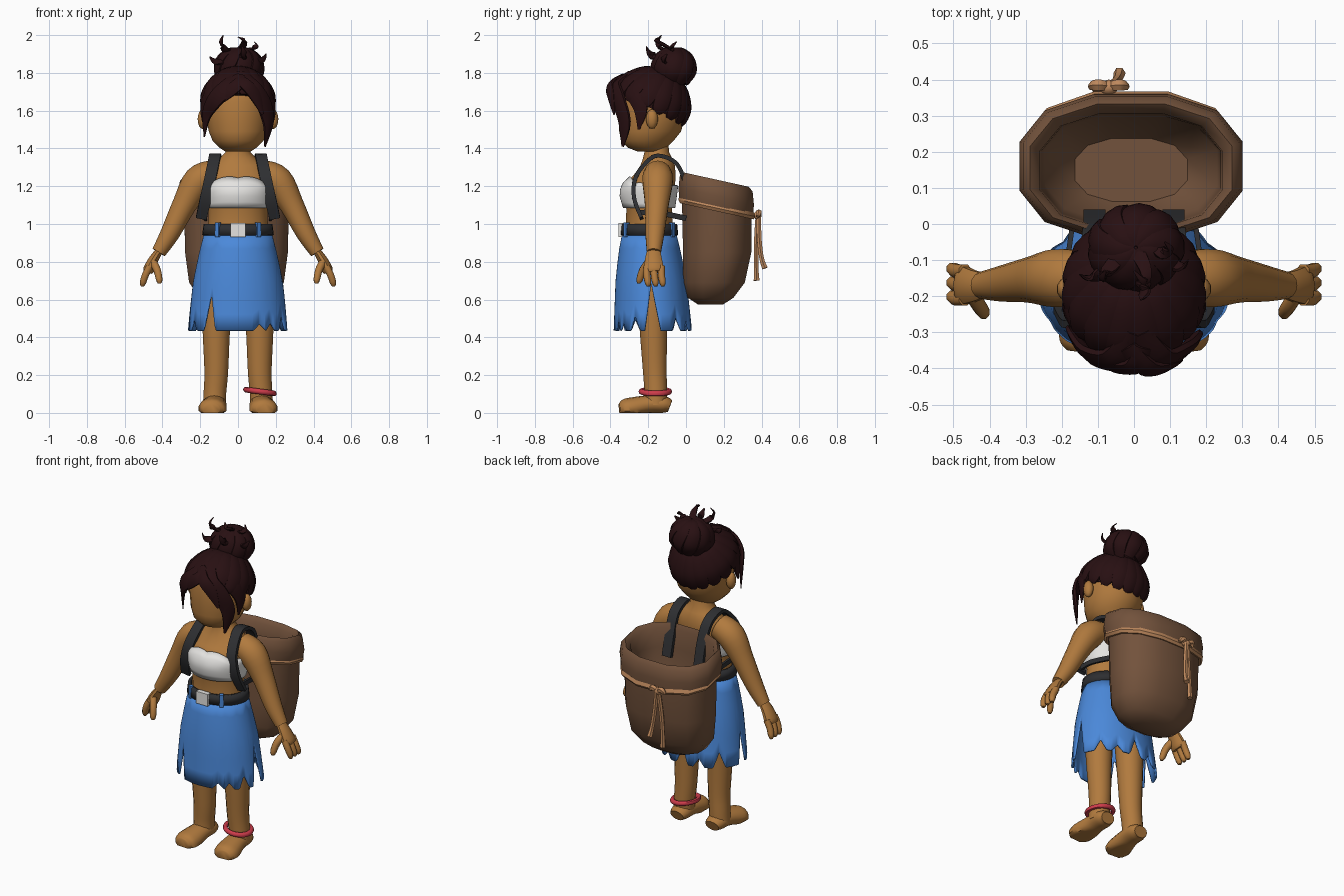
import bpy, bmesh, math
from mathutils import Vector as V

if "Cube" in bpy.data.objects:
    bpy.data.objects.remove(bpy.data.objects["Cube"])

def material(name, rgb):
    m = bpy.data.materials.new(name)
    m.diffuse_color = (*rgb, 1)
    m.use_nodes = True
    m.node_tree.nodes["Principled BSDF"].inputs["Base Color"].default_value = m.diffuse_color
    return m

SKIN = material("skin", (.44, .195, .048))
HAIR = material("dark_hair", (.021, .005, .006))
BLUE = material("blue_cloth", (.07, .25, .70))
WHITE = material("white_cloth", (.78, .77, .75))
BROWN = material("basket_brown", (.17, .085, .045))
DARK = material("dark_strap", (.027, .028, .031))
RED = material("red_band", (.62, .045, .07))
TAN = material("tan_rope", (.52, .25, .11))

def finish(name, bm, mat):
    bmesh.ops.recalc_face_normals(bm, faces=bm.faces)
    for f in bm.faces:
        f.smooth = True
    me = bpy.data.meshes.new(name)
    bm.to_mesh(me)
    bm.free()
    me.materials.append(mat)
    ob = bpy.data.objects.new(name, me)
    bpy.context.collection.objects.link(ob)
    return ob

def skin_rings(name, rings, mat, closed=False, caps=True):
    """Join equal rings of points into a surface."""
    bm = bmesh.new()
    vs = [[bm.verts.new(p) for p in r] for r in rings]
    n = len(vs[0])
    for i in range(len(vs) - (0 if closed else 1)):
        a, b = vs[i], vs[(i + 1) % len(vs)]
        for j in range(n):
            k = (j + 1) % n
            bm.faces.new((a[j], a[k], b[k], b[j]))
    if caps and not closed:
        bm.faces.new(vs[0])
        bm.faces.new(vs[-1])
    return finish(name, bm, mat)

def oval(z, rx, cy, ry, n=20, tilt=0, power=1, cx=0):
    out = []
    for j in range(n):
        a = 2 * math.pi * (j + .5) / n
        c, s = math.cos(a), math.sin(a)
        y = cy + ry * math.copysign(abs(s) ** power, s)
        out.append((cx + rx * math.copysign(abs(c) ** power, c), y, z - tilt * (y - .16)))
    return out

def smooth_path(pts, steps=4):
    """Catmull-Rom through tuples of any length."""
    out = []
    for i in range(len(pts) - 1):
        p = [pts[max(i - 1, 0)], pts[i], pts[i + 1], pts[min(i + 2, len(pts) - 1)]]
        for k in range(steps):
            t = k / steps
            out.append([.5 * (2*b + (c-a)*t + (2*a-5*b+4*c-d)*t*t + (3*b-a-3*c+d)*t**3)
                        for a, b, c, d in zip(*p)])
    return out + [list(pts[-1])]

def tube(name, pts, mat, side=(0, 1, 0), centre=None, n=10, flat=1, steps=4):
    """Points are (x, y, z, radius); flat scales the thickness against the width."""
    path = smooth_path(pts, steps)
    rings = []
    for i, q in enumerate(path):
        p, r = V(q[:3]), max(q[3], .002)
        t = (V(path[min(i + 1, len(path) - 1)][:3]) - V(path[max(i - 1, 0)][:3])).normalized()
        s = t.cross(p - V(centre)) if centre else V(side)
        s = (s - t * s.dot(t)).normalized()
        u = t.cross(s)
        rings.append([p + s * r * math.cos(a) + u * r * flat * math.sin(a)
                      for a in (2 * math.pi * (j + .5) / n for j in range(n))])
    return skin_rings(name, rings, mat)

def ball(name, c, r, mat, seg=16, rows=10):
    bm = bmesh.new()
    bmesh.ops.create_uvsphere(bm, u_segments=seg, v_segments=rows, radius=1)
    for v in bm.verts:
        v.co = V(c) + V((v.co.x * r[0], v.co.y * r[1], v.co.z * r[2]))
    return finish(name, bm, mat)

def lookup(secs, z):
    for a, b in zip(secs, secs[1:]):
        if z <= b[0]:
            t = (z - a[0]) / (b[0] - a[0])
            return [u + (v - u) * t for u, v in zip(a, b)]
    return secs[-1]

def wall(name, secs, low, high, mat, grow=0, n=72, rows=5, thick=.01):
    """Cloth shell with its lower and upper edge given by angle in degrees."""
    rings = []
    for i in range(rows + 1):
        ring = []
        for j in range(n):
            d = 360 * j / n
            z = low(d) + (high(d) - low(d)) * i / rows
            _, rx, cy, ry = lookup(secs, z)
            a = math.radians(d)
            ring.append(((rx + grow) * math.cos(a), cy + (ry + grow) * math.sin(a), z))
        rings.append(ring)
    ob = skin_rings(name, rings, mat, caps=False)
    mod = ob.modifiers.new("thickness", "SOLIDIFY")
    mod.thickness, mod.offset = thick, 0

# Torso, neck and head
TORSO = [(.85, .165, -.195, .125), (1.0, .16, -.195, .125), (1.08, .157, -.195, .122),
         (1.15, .165, -.2, .137), (1.2, .17, -.195, .138), (1.26, .168, -.165, .112),
         (1.31, .145, -.15, .092), (1.345, .1, -.15, .08), (1.38, .068, -.155, .066),
         (1.45, .066, -.16, .066)]
skin_rings("torso", [oval(*s) for s in TORSO], SKIN)
HEAD = [(1.385, .07, -.19, .07), (1.405, .1, -.205, .105), (1.44, .135, -.205, .14),
        (1.49, .156, -.19, .165), (1.56, .168, -.18, .175), (1.65, .172, -.18, .176),
        (1.73, .15, -.185, .15), (1.79, .08, -.185, .08)]
skin_rings("head", [oval(*s, n=24) for s in HEAD], SKIN)

# Arms, hands, legs and feet
for sx, label in ((1, "left_"), (-1, "right_")):
    def m(*pts):
        return [(p[0] * sx, *p[1:]) for p in pts]
    ball(label + "ear", (.187 * sx, -.18, 1.555), (.028, .032, .052), SKIN, 10, 8)
    tube(label + "arm", m((.13, -.15, 1.265, .075), (.21, -.15, 1.225, .082), (.285, -.155, 1.1, .064),
         (.36, -.165, .95, .051), (.42, -.17, .85, .038)), SKIN, n=14)
    tube(label + "palm", m((.415, -.17, .86, .036), (.445, -.172, .815, .046), (.47, -.17, .765, .054),
         (.477, -.168, .745, .046)), SKIN, flat=.55)
    for k, y in enumerate((-.207, -.168, -.13)):
        tube(label + "finger_%d" % (k + 1), m((.468, y, .775, .02), (.49, y, .73, .02),
             (.503, y + .006, .69, .018), (.506, y + .008, .67, .009)), SKIN, n=8)
    tube(label + "thumb", m((.45, -.195, .80, .022), (.428, -.228, .755, .021),
         (.417, -.246, .705, .018), (.416, -.25, .685, .009)), SKIN, n=8)
    tube(label + "leg", m((.1, -.18, .85, .09), (.112, -.175, .6, .082), (.115, -.172, .42, .073),
         (.115, -.165, .22, .064), (.122, -.16, .11, .061), (.125, -.16, .04, .062)), SKIN, n=16)
    foot = tube(label + "foot", m((.122, -.085, .035, .045), (.122, -.12, .045, .06), (.125, -.2, .045, .064),
                (.134, -.29, .025, .075), (.14, -.33, .02, .068), (.142, -.352, .018, .045)),
                SKIN, side=(1, 0, 0), n=14, flat=.75)
    for v in foot.data.vertices:
        v.co.z = max(v.co.z, 0)

    # Pack straps: over the shoulder into the basket, and back under the arm
    tube(label + "shoulder_strap", m((.11, .03, 1.08, .043), (.11, -.005, 1.22, .043), (.115, -.05, 1.32, .043),
         (.12, -.13, 1.36, .043), (.125, -.19, 1.345, .043), (.145, -.265, 1.25, .043),
         (.17, -.275, 1.14, .043), (.195, -.235, 1.03, .04)), DARK, side=(1, 0, 0), n=4, flat=.35)
    tube(label + "lower_strap", m((.192, -.25, 1.06, .02), (.19, -.15, 1.06, .02), (.17, .0, 1.03, .02)),
         DARK, side=(0, 0, 1), n=4, flat=.5)

# Bandeau top with a wavy upper edge
wall("bandeau", TORSO, lambda d: 1.085,
     lambda d: 1.205 + .045 * max(0, math.sin(math.radians(-d))) * abs(math.sin(math.radians((d - 270) * 2.6 + 40 * (1 if d > 270 else -1)))) ** .5,
     WHITE, grow=.01)

# Skirt with torn notches: (angle, height, half width)
NOTCHES = [(235, .2, 8), (0, .25, 12), (182, .2, 10), (296, .035, 8), (311, .04, 7), (333, .08, 8),
           (38, .07, 9), (62, .04, 8), (88, .11, 9), (112, .05, 8), (140, .09, 9), (207, .06, 8)]
SKIRT = [(.43, .263, -.175, .203), (.7, .232, -.185, .183), (.85, .2, -.192, .16), (.96, .172, -.195, .136)]
wall("skirt", SKIRT, lambda d: .435 + sum(
     max(0, h * (1 - abs((d - a + 180) % 360 - 180) / w)) for a, h, w in NOTCHES),
     lambda d: .955, BLUE, n=180, rows=6)

# Belt, buckle and belt loops
BELT = [(.93, .182, -.195, .146), (1.01, .172, -.195, .138)]
wall("belt", BELT, lambda d: .94, lambda d: 1.0, DARK, n=32, rows=1, thick=.018)
def box(name, c, size, mat, turn=0):
    bm = bmesh.new()
    bmesh.ops.create_cube(bm, size=1)
    for v in bm.verts:
        x, y = v.co.x * size[0], v.co.y * size[1]
        v.co = V(c) + V((x * math.cos(turn) - y * math.sin(turn),
                         x * math.sin(turn) + y * math.cos(turn), v.co.z * size[2]))
    finish(name, bm, mat)
box("buckle", (0, -.342, .968), (.08, .03, .075), WHITE)
for i, d in enumerate((235, 305, 55, 125)):
    a = math.radians(d)
    box("belt_loop_%d" % i, (.184 * math.cos(a), -.195 + .147 * math.sin(a), .97),
        (.022, .022, .075), BLUE, a + math.pi / 2)

# Anklet
ring = []
for i in range(24):
    a = 2 * math.pi * i / 24
    d = V((math.cos(a), math.sin(a), -.13 * math.cos(a)))
    ring.append([V((.116, -.162, .113)) + d * (.075 + .014 * math.cos(b)) + V((0, 0, .015 * math.sin(b)))
                 for b in (math.pi * j / 4 for j in range(8))])
skin_rings("anklet", ring, RED, closed=True)

# Basket: outside, rolled rim and hollow inside in one sweep: (z, rx, cy, ry, tilt)
BASKET = [(.575, .12, .13, .07, 0), (.61, .2, .13, .125, 0), (.69, .258, .148, .168, 0),
          (.85, .28, .165, .186, 0), (1.11, .285, .163, .19, .22), (1.095, .308, .16, .203, .22),
          (1.15, .318, .16, .205, .22), (1.215, .308, .16, .198, .22), (1.235, .288, .155, .182, .22),
          (1.205, .26, .148, .163, .22), (1.1, .255, .15, .16, .15), (.8, .245, .155, .15, 0), (.7, .16, .15, .09, 0)]
skin_rings("basket", [oval(z, rx, cy, ry, 12, t, .82, -.008) for z, rx, cy, ry, t in BASKET], BROWN)

# Rope around the basket with a knot and two hanging ends
ROPE = [(1.09, .288), (1.105, .303), (1.085, .31), (1.068, .3), (1.068, .288)]
skin_rings("rope", [oval(z, rx, .163, rx - .1, 12, .22, .82, -.008) for z, rx in ROPE], TAN, closed=True)
ball("knot", (-.07, .378, 1.045), (.026, .022, .022), TAN, 10, 8)
for sx in (1, -1):
    tube("bow_%d" % sx, [(-.07, .38, 1.045, .012), (-.07 + .03 * sx, .385, 1.06, .018),
         (-.07 + .05 * sx, .38, 1.04, .01)], TAN, n=6)
tube("rope_end_a", [(-.075, .38, 1.04, .014), (-.09, .372, .9, .014), (-.1, .372, .76, .014),
     (-.1, .374, .70, .018)], TAN, n=6)
tube("rope_end_b", [(-.065, .385, 1.04, .014), (-.055, .388, .92, .014), (-.045, .4, .82, .014),
     (-.04, .418, .765, .017)], TAN, n=6)

# Hair cap cut along a sloping hairline
CEN, RAD = V((0, -.19, 1.63)), V((.182, .198, .19))
cap = bmesh.new()
bmesh.ops.create_uvsphere(cap, u_segments=24, v_segments=14, radius=1)
for v in cap.verts:
    v.co = CEN + v.co * RAD
res = bmesh.ops.bisect_plane(cap, geom=cap.verts[:] + cap.edges[:] + cap.faces[:], plane_co=(0, 0, 1.535),
                             plane_no=(0, .42, 1), clear_inner=True)
bmesh.ops.holes_fill(cap, edges=[e for e in cap.edges if e.is_boundary])
finish("hair_cap", cap, HAIR)

# Locks combed from the hairline up to the bun
top = V((0, .45, .85)).normalized()
for i in range(16):
    a = 2 * math.pi * (i + .5) / 16
    el = math.asin((1.535 + .42 * (.19 - .2 * math.sin(a)) - 1.63) / .19)
    end = V((math.cos(a) * math.cos(el), math.sin(a) * math.cos(el), math.sin(el)))
    path = []
    for t, r in ((0, .03), (.35, .04), (.7, .05), (.93, .042), (1.04, .02)):
        p = CEN + top.slerp(end, t) * RAD * 1.01
        path.append((*p, r))
    tube("hair_lock_%d" % i, path, HAIR, centre=CEN, n=8, flat=.42)

# Parted fringe and the long face strands
FRINGE = [[(0, -.3, 1.8, .03), (-.05, -.375, 1.73, .05), (-.12, -.365, 1.66, .05), (-.165, -.31, 1.58, .035), (-.178, -.29, 1.46, .005)],
          [(.02, -.3, 1.8, .03), (.07, -.375, 1.73, .05), (.13, -.355, 1.65, .05), (.16, -.325, 1.54, .042), (.142, -.335, 1.41, .008)],
          [(.03, -.34, 1.78, .03), (.0, -.395, 1.74, .035), (-.06, -.395, 1.69, .035), (-.11, -.375, 1.63, .008)],
          [(-.02, -.34, 1.78, .03), (.04, -.4, 1.74, .035), (.09, -.395, 1.68, .035), (.13, -.38, 1.58, .008)],
          [(.08, -.3, 1.77, .03), (.15, -.28, 1.7, .045), (.182, -.24, 1.61, .04), (.178, -.25, 1.5, .006)],
          [(-.08, -.3, 1.77, .03), (-.15, -.28, 1.7, .045), (-.182, -.24, 1.62, .04), (-.188, -.25, 1.54, .006)]]
for i, p in enumerate(FRINGE):
    tube("fringe_%d" % i, p, HAIR, centre=CEN, n=8, flat=.38)

# Bun with wrapped locks and loose curls
BUN = V((.005, -.065, 1.825))
ball("bun", BUN, (.112, .1, .1), HAIR)
for i in range(9):
    a = 2 * math.pi * i / 9
    path = []
    for e, r in ((-50, .03), (-10, .042), (30, .04), (65, .028), (88, .01)):
        e = math.radians(e)
        w = a + e * .35
        path.append((*(BUN + V((.118 * math.cos(e) * math.cos(w), .105 * math.cos(e) * math.sin(w), .105 * math.sin(e)))), r))
    tube("bun_lock_%d" % i, path, HAIR, centre=BUN, n=8, flat=.45)
CURLS = [[(-.03, -.08, 1.9, .025), (-.075, -.13, 1.93, .02), (-.09, -.15, 1.965, .014), (-.078, -.13, 2.0, .003)],
         [(.0, -.06, 1.91, .025), (.03, -.12, 1.95, .02), (.03, -.16, 1.975, .013), (.0, -.13, 1.99, .003)],
         [(.05, -.06, 1.9, .025), (.08, -.08, 1.93, .02), (.1, -.07, 1.945, .012), (.085, -.05, 1.965, .003)],
         [(-.06, -.12, 1.86, .025), (-.12, -.15, 1.86, .018), (-.15, -.14, 1.885, .004)],
         [(.02, -.13, 1.87, .03), (.03, -.19, 1.9, .022), (.02, -.21, 1.94, .004)],
         [(.08, -.1, 1.85, .025), (.13, -.12, 1.87, .018), (.15, -.1, 1.9, .004)]]
for i, p in enumerate(CURLS):
    tube("curl_%d" % i, p, HAIR, centre=BUN, n=6, flat=.5)

# Smooth shading that keeps the sharp edges
bpy.ops.object.select_all(action="SELECT")
bpy.context.view_layer.objects.active = bpy.data.objects["torso"]
bpy.ops.object.shade_smooth_by_angle(angle=math.radians(48))
